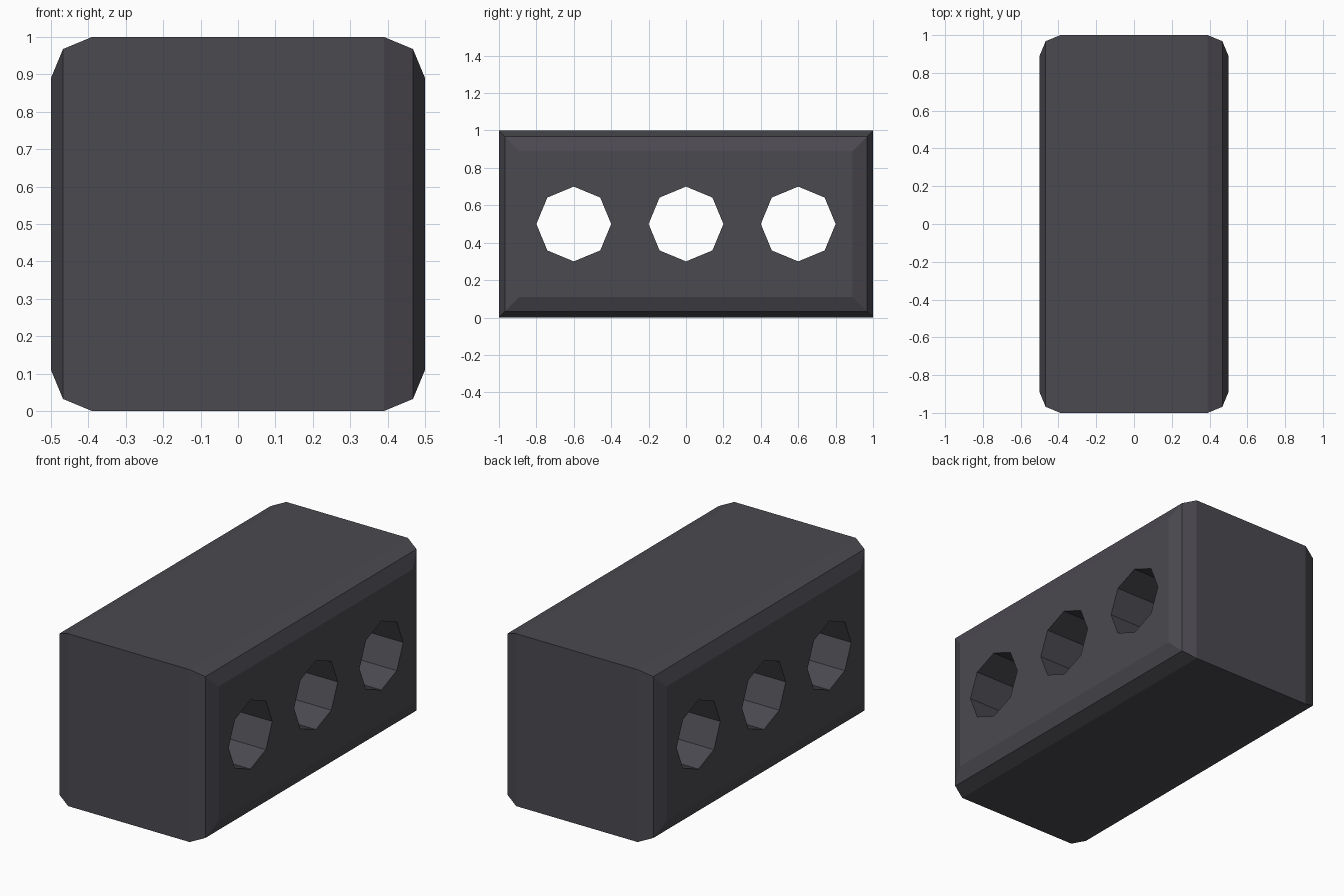
import bpy, bmesh, math
from mathutils import Matrix, Vector

if "Cube" in bpy.data.objects:
    bpy.data.objects.remove(bpy.data.objects["Cube"])

BEVEL = 0.11
MID = BEVEL * (1 - math.sqrt(0.5))


def make_object(name, bm):
    bmesh.ops.recalc_face_normals(bm, faces=bm.faces)
    mesh = bpy.data.meshes.new(name)
    bm.to_mesh(mesh)
    bm.free()
    obj = bpy.data.objects.new(name, mesh)
    bpy.context.collection.objects.link(obj)
    return obj


# Block body: rectangular rings lofted along x, shrinking at both ends (two-step bevel)
half = [(0.5, BEVEL), (0.5 - MID, MID), (0.5 - BEVEL, 0.0)]
sections = [(-x, i) for x, i in half] + half[::-1]
bm = bmesh.new()
rings = []
for x, inset in sections:
    y, z = 1 - inset, 0.5 - inset
    rings.append([bm.verts.new((x, sy * y, 0.5 + sz * z))
                  for sy, sz in ((-1, -1), (1, -1), (1, 1), (-1, 1))])
for a, b in zip(rings, rings[1:]):
    for i in range(4):
        j = (i + 1) % 4
        bm.faces.new((a[i], a[j], b[j], b[i]))
bm.faces.new(rings[0])
bm.faces.new(rings[-1])
block = make_object("brick_block", bm)

# Three octagonal hole cutters running along x
bm = bmesh.new()
for y in (-0.6, 0.0, 0.6):
    matrix = Matrix.Translation(Vector((0, y, 0.5))) @ Matrix.Rotation(math.pi / 2, 4, 'Y')
    bmesh.ops.create_cone(bm, cap_ends=True, segments=8, radius1=0.2, radius2=0.2,
                          depth=1.4, matrix=matrix)
cutter = make_object("hole_cutters", bm)
cutter.hide_render = True

# Cut the holes, then discard the cutters
mod = block.modifiers.new("holes", 'BOOLEAN')
mod.operation = 'DIFFERENCE'
mod.solver = 'EXACT'
mod.object = cutter
bpy.context.view_layer.objects.active = block
block.select_set(True)
bpy.ops.object.modifier_apply(modifier=mod.name)
bpy.data.objects.remove(cutter, do_unlink=True)

# Dark slate colour
slate = bpy.data.materials.new("dark_slate")
slate.diffuse_color = (0.07, 0.067, 0.08, 1)
slate.use_nodes = True
slate.node_tree.nodes["Principled BSDF"].inputs["Base Color"].default_value = slate.diffuse_color
block.data.materials.clear()
block.data.materials.append(slate)
for poly in block.data.polygons:
    poly.material_index = 0
